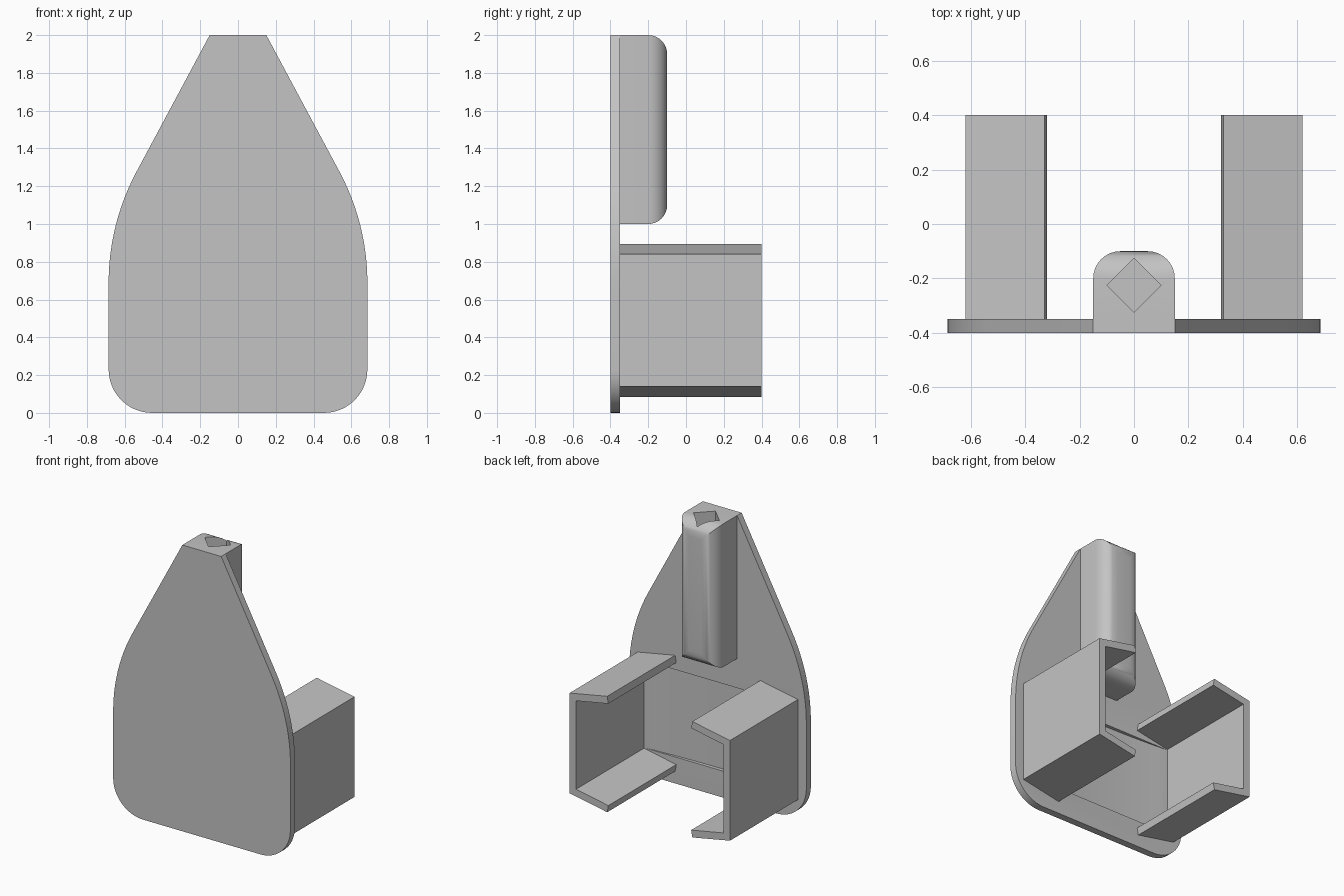
import bpy, bmesh
from math import sin, cos, radians, pi
from mathutils import Vector

cube = bpy.data.objects.get("Cube")
if cube:
    bpy.data.objects.remove(cube)

grey = bpy.data.materials.new("light grey")
grey.use_nodes = True
COLOR = (0.55, 0.55, 0.55, 1)
grey.diffuse_color = COLOR
for node in grey.node_tree.nodes:
    if node.type == 'BSDF_PRINCIPLED':
        node.inputs["Base Color"].default_value = COLOR


def finish(name, bm):
    bmesh.ops.recalc_face_normals(bm, faces=bm.faces[:])
    mesh = bpy.data.meshes.new(name)
    bm.to_mesh(mesh)
    bm.free()
    mesh.materials.append(grey)
    obj = bpy.data.objects.new(name, mesh)
    bpy.context.collection.objects.link(obj)
    return obj


def prism(name, outline, start, end, along):
    """Extrude a closed outline along the y or z axis."""
    place = (lambda a, b: (a, start, b)) if along == 'y' else (lambda a, b: (a, b, start))
    bm = bmesh.new()
    face = bm.faces.new([bm.verts.new(place(a, b)) for a, b in outline])
    result = bmesh.ops.extrude_face_region(bm, geom=[face])
    shift = Vector((0, end - start, 0) if along == 'y' else (0, 0, end - start))
    moved = [v for v in result["geom"] if isinstance(v, bmesh.types.BMVert)]
    bmesh.ops.translate(bm, verts=moved, vec=shift)
    return finish(name, bm)


def activate(obj):
    bpy.ops.object.select_all(action='DESELECT')
    obj.select_set(True)
    bpy.context.view_layer.objects.active = obj


def cut(obj, cutter):
    cutter.hide_render = True
    mod = obj.modifiers.new("cut", 'BOOLEAN')
    mod.operation = 'DIFFERENCE'
    mod.solver = 'EXACT'
    mod.object = cutter
    activate(obj)
    bpy.ops.object.modifier_apply(modifier=mod.name)
    bpy.data.objects.remove(cutter)


def smooth(obj):
    activate(obj)
    bpy.ops.object.shade_smooth_by_angle(angle=radians(30))


def arc(cx, cz, r, a0, a1, steps):
    angles = [radians(a0 + (a1 - a0) * i / steps) for i in range(steps + 1)]
    return [(cx + r * cos(a), cz + r * sin(a)) for a in angles]


# Back plate: rounded lower corners, broad shoulders, tapered to a narrow top
FRONT, BACK = -0.4, -0.35
side = arc(0.455, 0.23, 0.23, -90, 0, 12) + arc(-0.555, 0.69, 1.24, 0, 28, 12) + [(0.15, 2)]
plate = prism("back_plate", side + [(-x, z) for x, z in reversed(side)], FRONT, BACK, 'y')

# Shallow curved recess between the brackets
HALF, DEPTH = 0.57, 0.025
ts = [-1 + i / 8 for i in range(17)]
bow = [(HALF * t, BACK - DEPTH * (1 - t * t)) for t in ts]
cut(plate, prism("recess_cutter", bow + [(HALF, -0.3), (-HALF, -0.3)], 0.185, 0.795, 'z'))
smooth(plate)

# Socket post with rounded rear edges
bm = bmesh.new()
bmesh.ops.create_cube(bm, size=1)
for v in bm.verts:
    v.co = (v.co.x * 0.3, -0.225 + v.co.y * 0.25, 1.5 + v.co.z)
rear = [e for e in bm.edges if all(v.co.y > -0.15 for v in e.verts)]
uprights = [e for e in bm.edges if e in rear]
bmesh.ops.bevel(bm, geom=uprights, offset=0.1, segments=8, profile=0.5, affect='EDGES')
post = finish("socket_post", bm)

# Diamond hole going down into the post
diamond = [(0.1 * cos(i * pi / 2), -0.225 + 0.1 * sin(i * pi / 2)) for i in range(4)]
cut(post, prism("hole_cutter", diamond, 1.2, 2.1, 'z'))
smooth(post)

# Side brackets: channels whose flanges splay outward toward the middle
MID = 0.49
upper = [(0.32, 0.846), (0.329, 0.895), (0.62, 0.84)]
inner = (0.57, 0.799)
half = [inner] + upper
channel = half + [(x, 2 * MID - z) for x, z in reversed(half)]
for name, s in (("left_bracket", 1), ("right_bracket", -1)):
    prism(name, [(s * x, z) for x, z in channel], BACK, 0.4, 'y')
